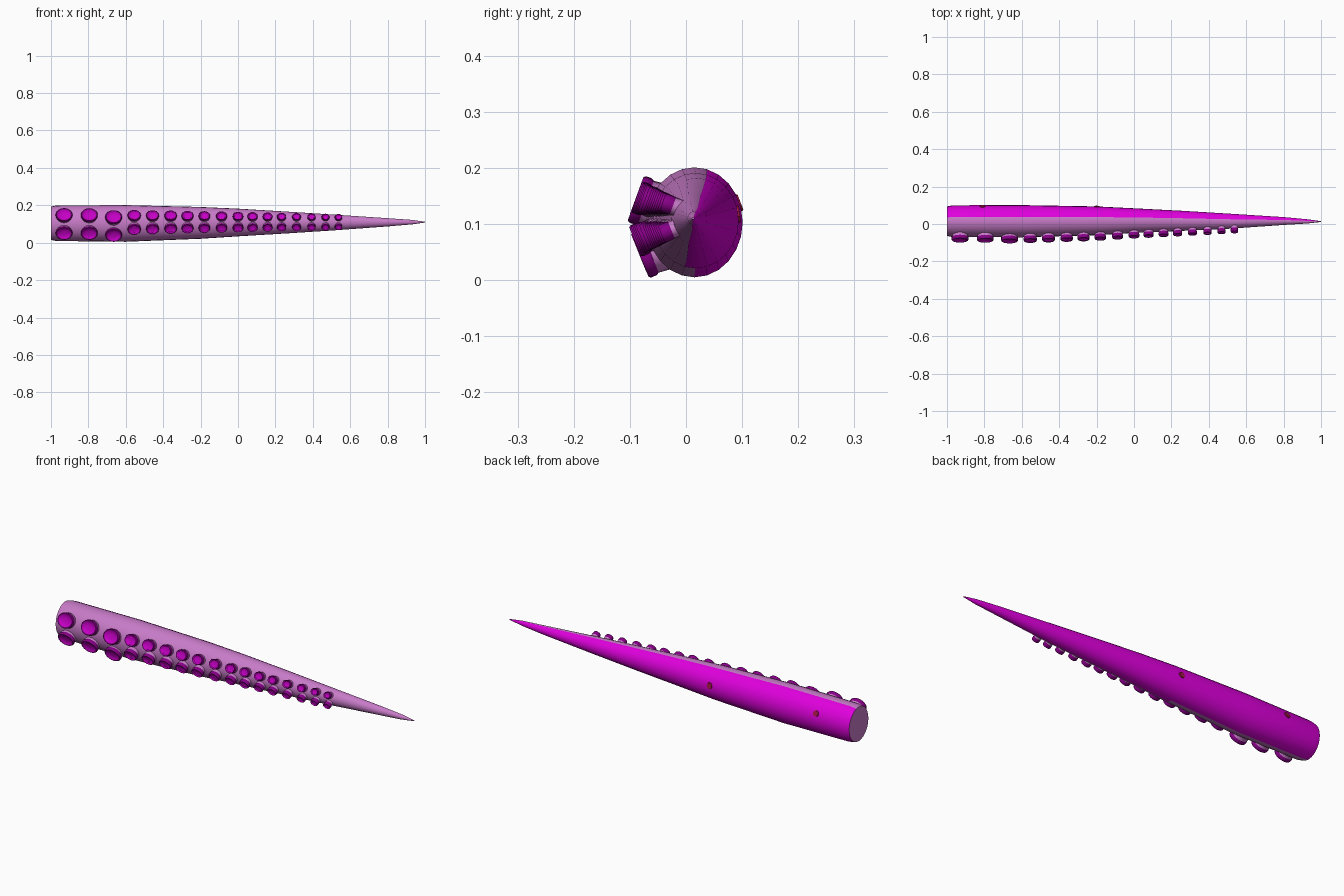
import bpy, bmesh
from math import sin, cos, pi, radians, sqrt
from mathutils import Matrix, Vector

cube = bpy.data.objects.get("Cube")
if cube:
    bpy.data.objects.remove(cube, do_unlink=True)


def material(name, colour):
    mat = bpy.data.materials.new(name)
    mat.use_nodes = True
    rgba = (*colour, 1)
    mat.diffuse_color = rgba
    mat.node_tree.nodes["Principled BSDF"].inputs["Base Color"].default_value = rgba
    return mat


PINK = material("pale pink skin", (0.58, 0.2, 0.58))
MAGENTA = material("bright magenta back", (0.74, 0, 0.72))
CUP_MAGENTA = material("magenta sucker cup", (0.56, 0, 0.56))
PURPLE = material("deep purple rim", (0.24, 0, 0.24))
RED = material("dark red speck", (0.36, 0.008, 0.06))


def finish(bm, name, mats, angle):
    bmesh.ops.recalc_face_normals(bm, faces=bm.faces)
    mesh = bpy.data.meshes.new(name)
    bm.to_mesh(mesh)
    bm.free()
    for mat in mats:
        mesh.materials.append(mat)
    obj = bpy.data.objects.new(name, mesh)
    bpy.context.collection.objects.link(obj)
    bpy.ops.object.select_all(action="DESELECT")
    obj.select_set(True)
    bpy.context.view_layer.objects.active = obj
    bpy.ops.object.shade_smooth_by_angle(angle=radians(angle))


def bridge(bm, low, high):
    """Join two rings with quads, in order around the ring."""
    n = len(low)
    return [bm.faces.new((low[i], low[(i + 1) % n], high[(i + 1) % n], high[i]))
            for i in range(n)]


# Body sections: x, centre y, centre z, half depth, half height
SECTIONS = [
    (-1, .015, .104, .079, .089),
    (-.97, .015, .104, .085, .095),
    (-.6, .015, .103, .086, .098),
    (-.2, .017, .106, .077, .085),
    (0, .018, .108, .066, .074),
    (.25, .017, .108, .054, .059),
    (.5, .015, .108, .041, .043),
    (.8, .016, .109, .021, .022),
    (.93, .014, .11, .011, .012),
    (1, .013, .11, .002, .002),
]
SIDES = 24


def section_at(x):
    for a, b in zip(SECTIONS, SECTIONS[1:]):
        if x <= b[0]:
            t = (x - a[0]) / (b[0] - a[0])
            return [p + (q - p) * t for p, q in zip(a, b)][1:]


# Tapering body: magenta back, pale underside and cut end
bm = bmesh.new()
rings = []
for x, cy, cz, ry, rz in SECTIONS:
    angles = [2 * pi * i / SIDES for i in range(SIDES)]
    rings.append([bm.verts.new((x, cy + ry * cos(a), cz + rz * sin(a))) for a in angles])
for section, low, high in zip(SECTIONS, rings, rings[1:]):
    # The pale side reaches further under the thick half
    lower_edge = -90 if section[0] < -.3 else -105
    for i, face in enumerate(bridge(bm, low, high)):
        middle = (i + .5) * 360 / SIDES
        if middle > 180:
            middle -= 360
        face.material_index = int(lower_edge < middle < 75)
bm.faces.new(rings[0])
bm.faces.new(rings[-1])
finish(bm, "tentacle_body", [PINK, MAGENTA], 50)

# Sucker outline: radius factor, height factor, material of the band above it
# (skin-coloured stalk, purple rim, magenta cup)
CUP = [(1, -.8, 0), (.92, .25, 1), (1, .45, 1), (1, .85, 1), (.93, 1, 1),
       (.8, .95, 2), (.7, .8, 2), (.3, .7, 2)]
CUP_SIDES = 20
HEIGHT = .026


def sucker(name, x, z, radius, tilt):
    cy, cz, ry, rz = section_at(x)
    y = cy - ry * sqrt(max(0, 1 - ((z - cz) / rz) ** 2))
    bm = bmesh.new()
    rings = []
    for r, h, _ in CUP:
        rings.append([bm.verts.new((radius * r * cos(2 * pi * i / CUP_SIDES),
                                    radius * .84 * r * sin(2 * pi * i / CUP_SIDES),
                                    h * HEIGHT)) for i in range(CUP_SIDES)])
    for band, low, high in zip(CUP, rings, rings[1:]):
        for face in bridge(bm, low, high):
            face.material_index = band[2]
    bm.faces.new(rings[-1]).material_index = 2
    bm.faces.new(rings[0])
    # Cup axis points forward, leaning away from the middle line
    turn = Matrix.Rotation(radians(90) - tilt, 4, "X")
    bm.transform(Matrix.Translation(Vector((x, y, z))) @ turn)
    finish(bm, name, [PINK, PURPLE, CUP_MAGENTA], 40)


# Two rows of suckers, shrinking toward the tip
STATIONS = [-.93, -.795, -.665, -.555, -.457, -.36, -.27, -.18, -.088,
            0, .078, .158, .233, .313, .393, .468, .537]
for i, x in enumerate(STATIONS):
    t = i / (len(STATIONS) - 1)
    large = i < 3
    radius = .045 if large else .039 - .019 * t
    drop = .01 if i == 2 else 0
    lower_z = .058 - drop if large else .075 + .018 * sqrt(t - .15)
    sucker(f"upper_sucker_{i + 1}", x, .142 - drop - .012 * t, radius, radians(20))
    sucker(f"lower_sucker_{i + 1}", x, lower_z, radius, radians(-22))

# Small specks lying on the back
for name, x, angle in (("middle_speck", -.2, 8), ("base_speck", -.81, 21)):
    cy, cz, ry, rz = section_at(x)
    a = radians(angle)
    bm = bmesh.new()
    bmesh.ops.create_cone(bm, cap_ends=True, segments=10, radius1=.016, radius2=.015,
                          depth=.005)
    turn = Matrix.Rotation(a - radians(90), 4, "X")
    spot = Vector((x, cy + ry * cos(a), cz + rz * sin(a)))
    bm.transform(Matrix.Translation(spot) @ turn)
    finish(bm, name, [RED], 30)
